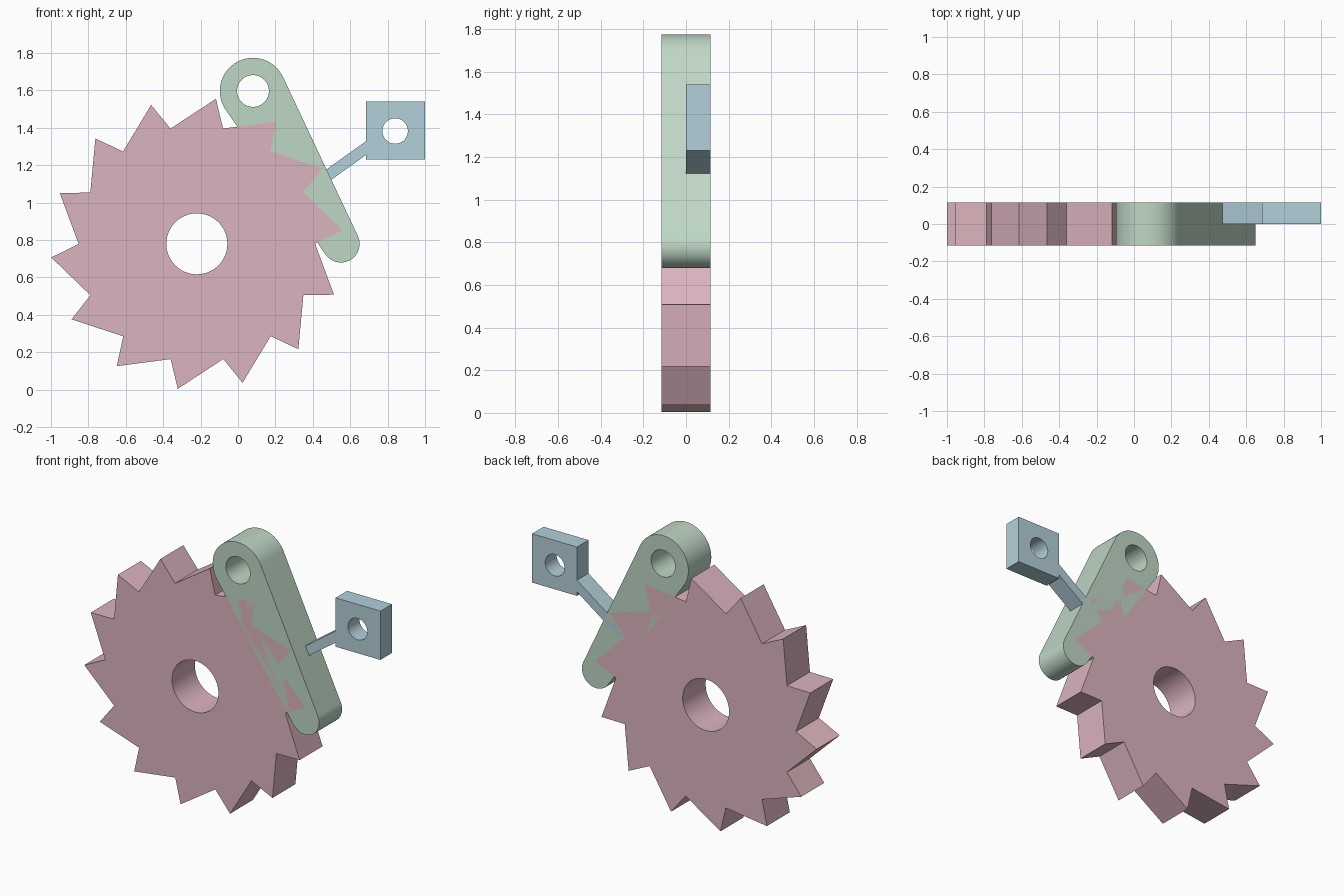
import bpy, bmesh, math
from mathutils import Vector

if "Cube" in bpy.data.objects:
    bpy.data.objects.remove(bpy.data.objects["Cube"])


def material(name, rgb):
    m = bpy.data.materials.new(name)
    m.diffuse_color = (*rgb, 1)
    m.use_nodes = True
    m.node_tree.nodes["Principled BSDF"].inputs["Base Color"].default_value = m.diffuse_color
    return m


def arc(cx, cz, r, a0, a1, n):
    return [(cx + r * math.cos(a0 + (a1 - a0) * i / n),
             cz + r * math.sin(a0 + (a1 - a0) * i / n)) for i in range(n + 1)]


def circle(cx, cz, r, n=64):
    return arc(cx, cz, r, 0, math.tau, n)[:-1]


def plate(name, loops, y0, y1, mat):
    """Flat plate in the XZ plane: first loop is the outline, others are holes."""
    bm = bmesh.new()
    edges = []
    for loop in loops:
        vs = [bm.verts.new((x, y0, z)) for x, z in loop]
        edges += [bm.edges.new((vs[i - 1], vs[i])) for i in range(len(vs))]
    bmesh.ops.triangle_fill(bm, use_beauty=True, use_dissolve=False, edges=edges)
    ext = bmesh.ops.extrude_face_region(bm, geom=bm.faces[:], use_keep_orig=True)
    moved = [g for g in ext["geom"] if isinstance(g, bmesh.types.BMVert)]
    bmesh.ops.translate(bm, verts=moved, vec=(0, y1 - y0, 0))
    bmesh.ops.recalc_face_normals(bm, faces=bm.faces[:])
    me = bpy.data.meshes.new(name)
    bm.to_mesh(me)
    bm.free()
    ob = bpy.data.objects.new(name, me)
    bpy.context.collection.objects.link(ob)
    me.materials.append(mat)
    bpy.ops.object.select_all(action='DESELECT')
    ob.select_set(True)
    bpy.context.view_layer.objects.active = ob
    bpy.ops.object.shade_smooth_by_angle(angle=math.radians(30))
    return ob


pink = material("wheel_pink", (0.72, 0.46, 0.52))
green = material("pawl_green", (0.52, 0.68, 0.56))
blue = material("spring_blue", (0.45, 0.63, 0.70))
T = 0.115  # half thickness

# Ratchet wheel: 14 slanted teeth, bored centre
wx, wz, teeth = -0.22, 0.78, 14
outline = []
for i in range(teeth):
    tip = math.radians(82.5) + i * math.tau / teeth
    for r, a in ((0.632, tip - math.radians(5.3)), (0.782, tip)):
        outline.append((wx + r * math.cos(a), wz + r * math.sin(a)))
plate("ratchet_wheel", [outline, circle(wx, wz, 0.163)], -T, T, pink)

# Pawl: tapered link with round ends and a pivot hole
big, small = Vector((0.08, 1.597)), Vector((0.55, 0.78))
R, r = 0.177, 0.10
d = small - big
ang = math.atan2(d.y, d.x)
t = math.acos((R - r) / d.length)
pawl = arc(*big, R, ang + t, ang + math.tau - t, 40) + arc(*small, r, ang - t, ang + t, 32)
plate("pawl", [pawl, circle(*big, 0.085)], -T, T, green)

# Spring mount block with its hole
plate("spring_block", [[(0.685, 1.23), (1.0, 1.23), (1.0, 1.54), (0.685, 1.54)],
                       circle(0.84, 1.383, 0.068)], 0, T, blue)

# Spring arm running from the block into the pawl
a, b = Vector((0.36, 1.06)), Vector((0.715, 1.314))
n = (b - a).orthogonal().normalized() * 0.03
plate("spring_arm", [[tuple(p) for p in (a - n, b - n, b + n, a + n)]], 0, T, blue)
